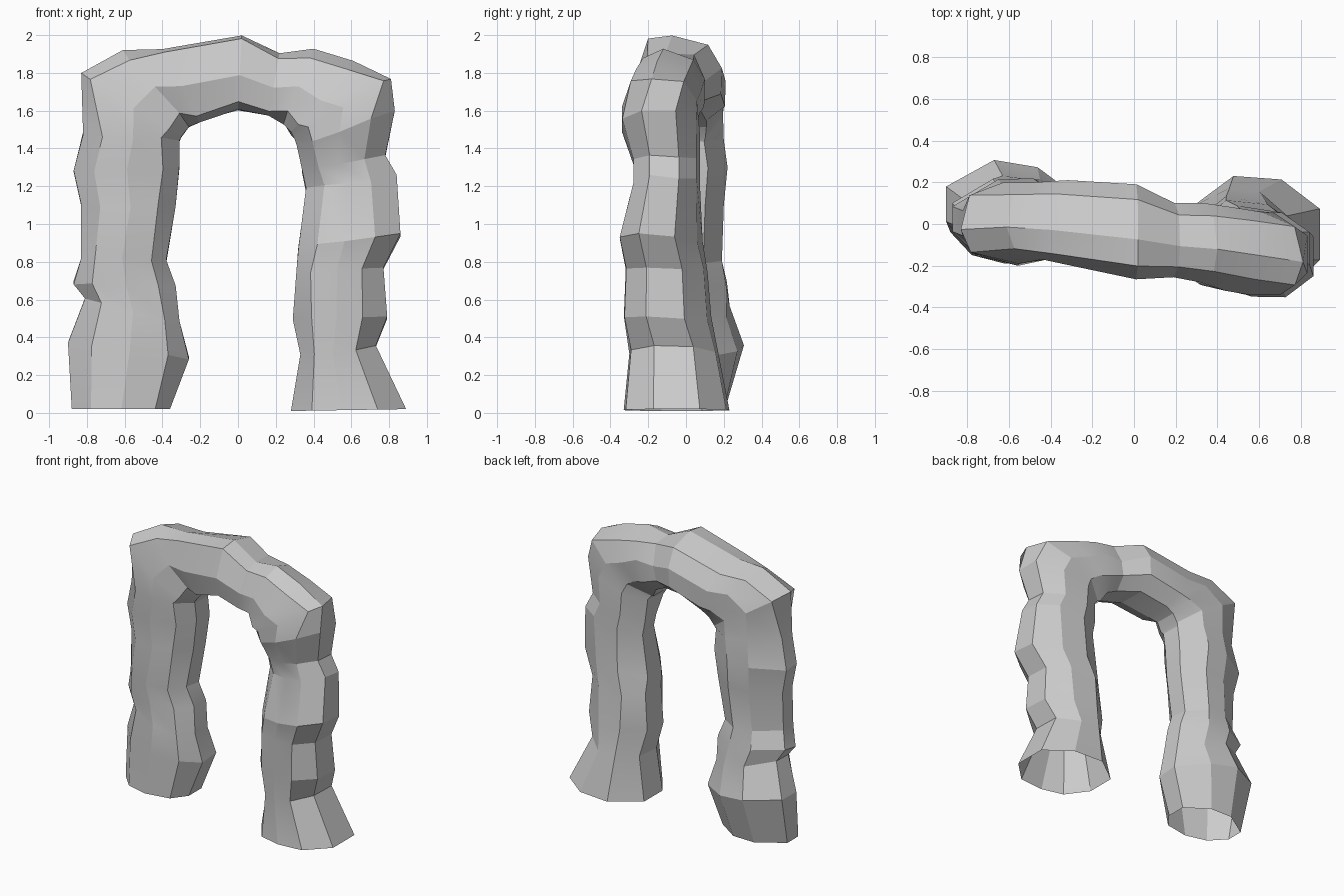
import bpy, bmesh, random
random.seed(4)

# Stations along the arch:
# inner x, inner z, outer x, outer z, front y, back y,
# skew (positive pulls the inner back forward, negative the outer side)
left_leg = [
    (-.36, .02, -.88, .02, -.19, .23, .04),
    (-.26, .29, -.90, .38, -.19, .37, .14),
    (-.31, .48, -.81, .60, -.19, .27, .08),
    (-.33, .67, -.87, .69, -.17, .24, .04),
    (-.38, .80, -.83, .82, -.19, .19, .00),
    (-.33, 1.10, -.83, 1.10, -.18, .20, .00),
    (-.31, 1.30, -.87, 1.28, -.18, .22, .00),
    (-.31, 1.44, -.82, 1.48, -.20, .20, .00),
]
crown = [
    (-.30, 1.47, -.83, 1.79, -.19, .20, .00),
    (-.26, 1.52, -.61, 1.91, -.17, .20, .00),
    (-.20, 1.54, -.40, 1.93, -.20, .21, .00),
    (.00, 1.61, .02, 2.00, -.265, .19, .00),
    (.16, 1.57, .22, 1.91, -.255, .10, .00),
    (.24, 1.53, .40, 1.93, -.28, .10, .00),
    (.28, 1.48, .61, 1.87, -.32, .08, .00),
    (.30, 1.46, .81, 1.77, -.33, .07, -.02),
]
right_leg = [
    (.31, 1.42, .83, 1.59, -.33, .08, -.02),
    (.34, 1.28, .78, 1.36, -.27, .08, -.02),
    (.36, 1.18, .84, 1.25, -.27, .08, -.02),
    (.32, .88, .86, .94, -.33, .10, -.04),
    (.31, .75, .77, .76, -.31, .12, -.02),
    (.29, .50, .79, .51, -.32, .14, -.02),
    (.33, .30, .73, .35, -.30, .17, .00),
    (.28, .01, .89, .02, -.33, .23, .00),
]

# Nine-sided sections: share from inner to outer, share from front to back
LEFT = [(0, .36), (.17, .08), (.50, 0), (.82, .10), (1, .36),
        (1, .66), (.62, .98), (.30, 1), (0, .74)]
CROWN = [(0, .30), (.12, .07), (.50, 0), (.90, .14), (1, .42),
         (.90, .84), (.60, 1), (.25, .99), (0, .75)]
RIGHT = [(0, .36), (.18, .08), (.45, 0), (.74, .02), (1, .28),
         (1, .72), (.70, .97), (.30, 1), (.02, .74)]


def ring(bm, st, section):
    ix, iz, ox, oz, yf, yb, skew = st
    verts = []
    for t, s in section:
        wob = random.uniform(-.012, .012)
        tt = t if t in (0, 1) else t + wob * 2
        shift = -skew * (1 - t) * s if skew > 0 else skew * t
        verts.append(bm.verts.new((ix + (ox - ix) * tt,
                                   yf + (yb - yf) * s + shift,
                                   iz + (oz - iz) * tt + (0 if iz < .05 else wob))))
    return verts


# Rock arch: one tube swept through all stations, open at the feet
bm = bmesh.new()
rings = [ring(bm, st, sec)
         for part, sec in ((left_leg, LEFT), (crown, CROWN), (right_leg, RIGHT))
         for st in part]
n = len(LEFT)
for a, b in zip(rings, rings[1:]):
    for i in range(n):
        j = (i + 1) % n
        bm.faces.new((a[i], a[j], b[j], b[i]))
bmesh.ops.recalc_face_normals(bm, faces=bm.faces)
me = bpy.data.meshes.new("rock_arch")
bm.to_mesh(me)
bm.free()
arch = bpy.data.objects.new("rock_arch", me)
bpy.context.collection.objects.link(arch)

# Faceted stone with softened shallow edges
bpy.context.view_layer.objects.active = arch
arch.select_set(True)
bpy.ops.object.shade_smooth_by_angle(angle=0.3)
